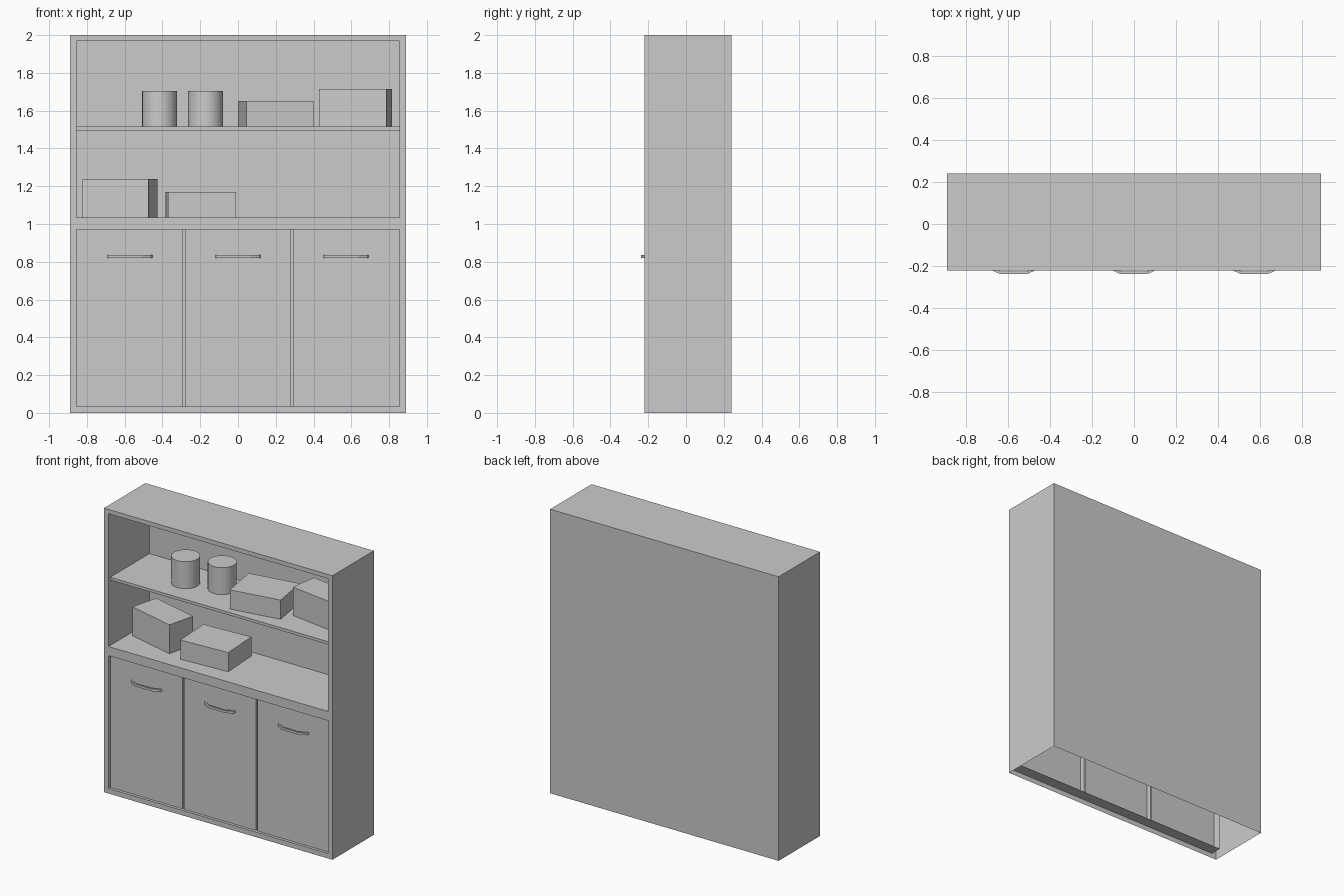
import bpy, bmesh
from math import radians

if "Cube" in bpy.data.objects:
    bpy.data.objects.remove(bpy.data.objects["Cube"])

F, B, H = -0.22, 0.24, 2.0          # front plane, back plane, height
W, IW = 0.89, 0.855                 # outer / inner half widths


def finish(bm, name, loc=(0, 0, 0), rot=0):
    me = bpy.data.meshes.new(name)
    bm.to_mesh(me)
    bm.free()
    ob = bpy.data.objects.new(name, me)
    ob.location = loc
    ob.rotation_euler.z = radians(rot)
    bpy.context.collection.objects.link(ob)
    return ob


def face(bm, pts):
    return bm.faces.new([bm.verts.new(p) for p in pts])


def panel(bm, x0, x1, z0, z1, y, flip=False):
    """Upright rectangle facing -y (or +y when flipped)."""
    p = [(x0, y, z0), (x1, y, z0), (x1, y, z1), (x0, y, z1)]
    face(bm, p[::-1] if flip else p)


def sleeve(bm, hw, z0, z1, y0, y1, inward, sides=(0, 1, 2, 3)):
    """Walls of a rectangular tube along y: bottom, right, top, left."""
    c = [(-hw, z0), (hw, z0), (hw, z1), (-hw, z1)]
    for i in sides:
        (xa, za), (xb, zb) = c[i], c[(i + 1) % 4]
        p = [(xa, y0, za), (xa, y1, za), (xb, y1, zb), (xb, y0, zb)]
        face(bm, p if inward else p[::-1])


def box(name, size, loc, rot=0):
    """Box standing on loc."""
    bm = bmesh.new()
    bmesh.ops.create_cube(bm, size=1)
    for v in bm.verts:
        v.co = (v.co.x * size[0], v.co.y * size[1], (v.co.z + 0.5) * size[2])
    return finish(bm, name, loc, rot)


# Cabinet shell, open underneath, with an upper niche and a lower door opening
bm = bmesh.new()
xs = [-W, -IW, IW, W]
zs = [0, 0.035, 0.97, 1.035, 1.97, H]
for i in range(3):
    for k in range(5):
        if not (i == 1 and k in (1, 3)):
            panel(bm, xs[i], xs[i + 1], zs[k], zs[k + 1], F)
sleeve(bm, W, 0, H, F, B, False, (1, 2, 3))
panel(bm, -W, W, 0, H, B, True)
sleeve(bm, IW, zs[3], zs[4], F, B - 0.004, True)
panel(bm, -IW, IW, zs[3], zs[4], B - 0.004)
sleeve(bm, IW, zs[1], zs[2], F, F + 0.08, True)
bmesh.ops.remove_doubles(bm, verts=bm.verts, dist=1e-5)
finish(bm, "cabinet_shell")

# Three door fronts: one folded sheet with two grooves
D, G = -0.2, -0.165
line = [(-IW, D)]
for x in (-0.285, 0.285):
    line += [(x - 0.006, D), (x - 0.006, G), (x + 0.006, G), (x + 0.006, D)]
line.append((IW, D))
bm = bmesh.new()
for (xa, ya), (xb, yb) in zip(line, line[1:]):
    face(bm, [(xa, ya, zs[1]), (xb, yb, zs[1]), (xb, yb, zs[2]), (xa, ya, zs[2])])
bmesh.ops.remove_doubles(bm, verts=bm.verts, dist=1e-5)
finish(bm, "doors")

# Bowed door handles
half = [(0.12, D), (0.11, -0.217), (0.065, -0.238)]
inner = [(0.06, -0.226), (0.1, -0.208), (0.106, D)]
right = half[::-1]
outline = [(-x, y) for x, y in half] + right
outline += inner[::-1] + [(-x, y) for x, y in inner]
for n, x in enumerate((-0.572, 0, 0.572)):
    bm = bmesh.new()
    f = face(bm, [(px, py, 0.82) for px, py in outline])
    ext = bmesh.ops.extrude_face_region(bm, geom=[f])
    top = [v for v in ext["geom"] if isinstance(v, bmesh.types.BMVert)]
    bmesh.ops.translate(bm, verts=top, vec=(0, 0, 0.016))
    if not f.is_valid or len(bm.faces) == len(outline) + 1:
        bottom = [v for v in bm.verts if v not in top]
        bmesh.ops.contextual_create(bm, geom=bottom)
    bmesh.ops.recalc_face_normals(bm, faces=bm.faces)
    finish(bm, f"door_handle_{n + 1}", (x, 0, 0))

# Shelf
box("shelf", (2 * IW, B - 0.004 - D, 0.02), (0, (B - 0.004 + D) / 2, 1.495))

# Storage boxes
box("upper_flat_box", (0.36, 0.28, 0.135), (0.2, 0.012, 1.515), 9.3)
box("upper_tall_box", (0.36, 0.197, 0.2), (0.6225, 0.067, 1.515), -8.5)
box("lower_tall_box", (0.36, 0.2, 0.203), (-0.625, 0.055, 1.035), -14)
box("lower_flat_box", (0.375 - 0.015, 0.28, 0.135), (-0.1975, 0.036, 1.035), 3.2)

# Round canisters
for n, (x, y) in enumerate(((-0.415, 0.01), (-0.172, 0.07))):
    bpy.ops.mesh.primitive_cylinder_add(vertices=32, radius=0.0925, depth=0.19,
                                        location=(x, y, 1.61))
    bpy.context.object.name = f"canister_{n + 1}"
    bpy.ops.object.shade_smooth_by_angle()
